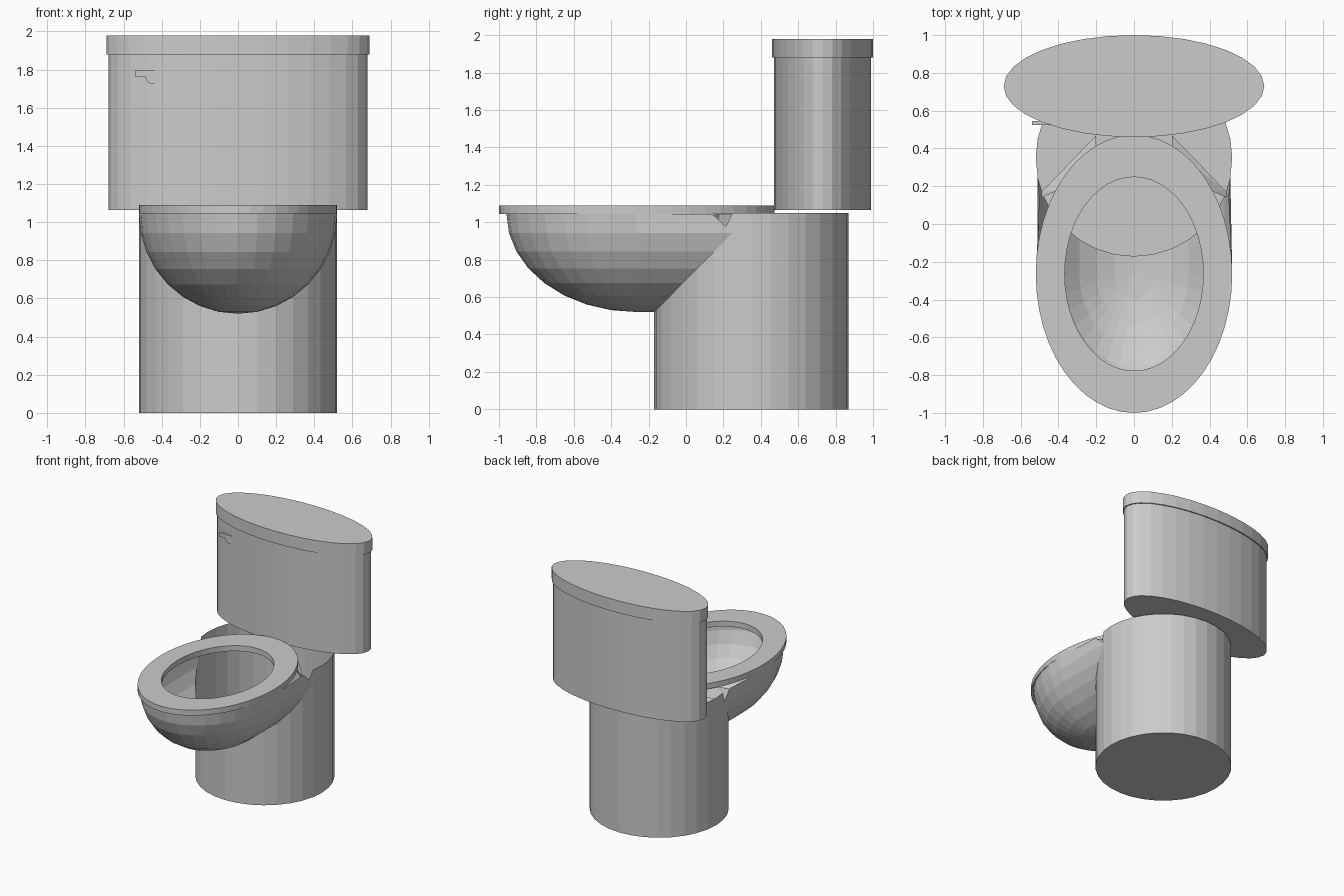
import bpy, bmesh
from math import sin, cos, pi, sqrt

if "Cube" in bpy.data.objects:
    bpy.data.objects.remove(bpy.data.objects["Cube"])

N = 32  # sides of the round parts


def make(name, build):
    bm = bmesh.new()
    build(bm)
    mesh = bpy.data.meshes.new(name)
    bm.to_mesh(mesh)
    bm.free()
    ob = bpy.data.objects.new(name, mesh)
    bpy.context.collection.objects.link(ob)
    return ob


def ellipse(bm, rx, ry, cy, z, n=N):
    return [bm.verts.new((rx * cos(2 * pi * i / n), cy + ry * sin(2 * pi * i / n), z)) for i in range(n)]


def bridge(bm, a, b, closed=True):
    n = len(a)
    for i in range(n if closed else n - 1):
        j = (i + 1) % n
        bm.faces.new((a[i], a[j], b[j], b[i]))


def elliptic_prism(name, rx, ry, cy, z0, z1):
    def build(bm):
        lo, hi = ellipse(bm, rx, ry, cy, z0), ellipse(bm, rx, ry, cy, z1)
        bridge(bm, lo, hi)
        bm.faces.new(lo[::-1])
        bm.faces.new(hi)
    return make(name, build)


# cistern and its lid
elliptic_prism("tank", 0.68, 0.26, 0.73, 1.065, 1.88)
elliptic_prism("tank_lid", 0.69, 0.27, 0.73, 1.88, 1.98)


# seat ring with oval opening
def seat(bm):
    loops = [ellipse(bm, rx, ry, -0.264, z, 48) for rx, ry, z in
             ((0.52, 0.736, 1.045), (0.52, 0.736, 1.09), (0.367, 0.513, 1.09), (0.367, 0.513, 1.045))]
    for k in range(4):
        bridge(bm, loops[k], loops[(k + 1) % 4])


make("seat", seat)

BR, BY = 0.52, 0.35          # pedestal radius and centre
RIM, DEPTH = 1.045, 0.525    # bowl rim height and depth


# open-topped pedestal, its front wall cut down along the bowl profile
def pedestal(bm):
    lo = ellipse(bm, BR, BR, BY, 0)
    hi = ellipse(bm, BR, BR, BY, 1.05)
    for v in hi:
        if v.co.y < BY - 0.15:
            v.co.z = RIM - DEPTH * sqrt(1 - (v.co.x / BR) ** 2)
    bridge(bm, lo, hi)
    bm.faces.new(lo[::-1])


make("pedestal", pedestal)


# bowl shell: rounded front, straight sides running back to the pedestal
def bowl(bm):
    rings = []
    for k in range(9):
        a = k * pi / 16
        w, z = BR * cos(a), RIM - DEPTH * sin(a)
        y_end = BY - BR * sin(a) if k else 0.14
        w_end = w if k else 0.50
        pts = [(w_end, y_end, z)]
        pts += [(w * cos(t * pi / 16), -0.265 - 0.695 * cos(a) * sin(t * pi / 16), z) for t in range(17)]
        pts += [(-w_end, y_end, z)]
        rings.append([bm.verts.new(p) for p in pts])
    for r, s in zip(rings, rings[1:]):
        bridge(bm, s, r, False)
    bmesh.ops.remove_doubles(bm, verts=bm.verts, dist=0.0005)


make("bowl", bowl)


# slanted gussets under the back of the seat
def gussets(bm):
    for s in (-1, 1):
        p = [(0.49, 0.17, 0.96), (0.20, 0.47, 1.03), (0.20, 0.40, 1.045), (0.40, 0.18, 1.045), (0.49, 0.14, 1.04)]
        v = [bm.verts.new((s * x, y, z)) for x, y, z in p]
        for i in range(1, 4):
            bm.faces.new((v[0], v[i], v[i + 1])[::s])


make("seat_gussets", gussets)


# flush lever with round pivot, half sunk in the tank front
def lever(bm):
    bmesh.ops.create_cube(bm, size=1)
    for v in bm.verts:
        v.co = (-0.455 + v.co.x * 0.17, 0.535 + v.co.y * 0.02, 1.78 + v.co.z * 0.03)
    front = [bm.verts.new((-0.445 + 0.04 * cos(i * pi / 8), 0.526, 1.76 + 0.035 * sin(i * pi / 8))) for i in range(16)]
    back = [bm.verts.new((v.co.x, 0.546, v.co.z)) for v in front]
    bridge(bm, back, front)
    bm.faces.new(front)
    bm.faces.new(back[::-1])


make("flush_lever", lever)
